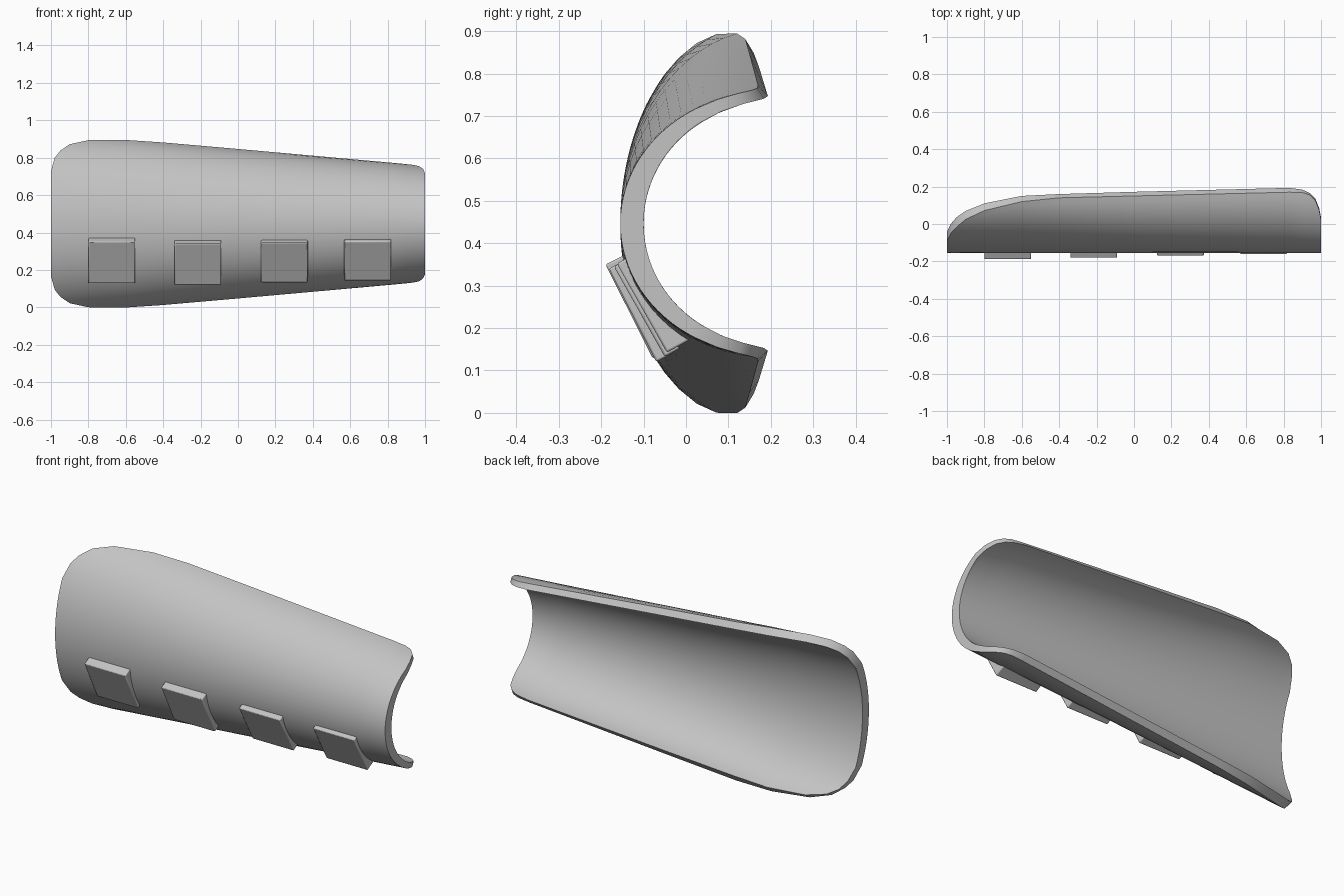
import bpy, bmesh
from math import acos, cos, sin, sqrt, radians
from mathutils import Vector

if "Cube" in bpy.data.objects:
    bpy.data.objects.remove(bpy.data.objects["Cube"], do_unlink=True)

MID_Z = 0.447
SEGMENTS = 32

grey = bpy.data.materials.new("plain_grey")
grey.use_nodes = True
grey.diffuse_color = (0.55, 0.55, 0.55, 1)
grey.node_tree.nodes["Principled BSDF"].inputs["Base Color"].default_value = grey.diffuse_color


def finish(bm, name, bevel=0):
    bmesh.ops.recalc_face_normals(bm, faces=bm.faces)
    mesh = bpy.data.meshes.new(name)
    bm.to_mesh(mesh)
    bm.free()
    mesh.materials.append(grey)
    obj = bpy.data.objects.new(name, mesh)
    bpy.context.collection.objects.link(obj)
    if bevel:
        mod = obj.modifiers.new("soft_edges", "BEVEL")
        mod.width = bevel
        mod.segments = 2
        mod.limit_method = "ANGLE"
        mod.angle_limit = radians(50)
    bpy.ops.object.select_all(action="DESELECT")
    obj.select_set(True)
    bpy.context.view_layer.objects.active = obj
    bpy.ops.object.shade_smooth_by_angle(angle=radians(30))
    return obj


# Tapered elliptical sections: front y, depth radius, height radius
def outer_section(x):
    return -0.155, 0.35, 0.403 - 0.0925 * x


def inner_section(x):
    return -0.10, 0.30, 0.371 - 0.085 * x


def arc(x, section, edge_y):
    front, depth, height = section(x)
    end = acos(1 - (edge_y - front) / depth)
    angles = [end * (2 * i / SEGMENTS - 1) for i in range(SEGMENTS + 1)]
    return [(x, front + depth * (1 - cos(t)), MID_Z + height * sin(t)) for t in angles]


# Open curved shell: x, outer edge y, inner edge y
RIM = [(-1, -0.093, -0.04), (-0.98, -0.05, 0.0), (-0.95, -0.017, 0.035),
       (-0.9, 0.025, 0.07), (-0.8, 0.072, 0.11), (-0.6, 0.12, 0.15),
       (-0.4, 0.14, 0.16), (0, 0.15, 0.172), (0.83, 0.17, 0.193),
       (0.9, 0.168, 0.184), (0.94, 0.155, 0.165), (0.97, 0.125, 0.135),
       (0.99, 0.075, 0.085), (1, 0.022, 0.035)]
bm = bmesh.new()
loops = []
for x, outer_y, inner_y in RIM:
    outline = arc(x, outer_section, outer_y) + arc(x, inner_section, inner_y)[::-1]
    loops.append([bm.verts.new(p) for p in outline])
count = len(loops[0])
for a, b in zip(loops, loops[1:]):
    for i in range(count):
        j = (i + 1) % count
        bm.faces.new((a[i], a[j], b[j], b[i]))
for loop in (loops[0], loops[-1]):
    for i in range(SEGMENTS):
        bm.faces.new((loop[i], loop[i + 1], loop[count - 2 - i], loop[count - 1 - i]))
finish(bm, "curved_shell")


# Square pads on the lower front, with backs following the shell wall
def wall_depth(p):
    front, depth, height = outer_section(p.x)
    lift = min(1, abs(p.z - MID_Z) / height)
    return front + depth * (1 - sqrt(1 - lift * lift)) + 0.012


def add_pad(name, x, top, bottom, width=0.25, steps=8):
    top, bottom = Vector((0, *top)), Vector((0, *bottom))
    slope = (bottom - top).normalized()
    inward = Vector((0, -slope.z, slope.y))
    bm = bmesh.new()
    rows = []
    for side in (-1, 1):
        shift = Vector((x + side * width / 2, 0, 0))
        front, back = [], []
        for i in range(steps + 1):
            p = top.lerp(bottom, i / steps) + shift
            q = p + inward * 0.015
            while q.y < wall_depth(q):
                q += inward * 0.002
            if i in (0, steps):
                front.append(bm.verts.new(p))
            back.append(bm.verts.new(q))
        rows.append(front + back[::-1])
    bm.faces.new(rows[0])
    bm.faces.new(rows[1])
    for i in range(len(rows[0])):
        j = (i + 1) % len(rows[0])
        bm.faces.new((rows[0][i], rows[0][j], rows[1][j], rows[1][i]))
    finish(bm, name, 0.005)


add_pad("pad_1", -0.675, (-0.19, 0.35), (-0.078, 0.128))
add_pad("pad_2", -0.215, (-0.182, 0.34), (-0.07, 0.12))
add_pad("pad_3", 0.248, (-0.17, 0.345), (-0.05, 0.132))
add_pad("pad_4", 0.693, (-0.163, 0.352), (-0.045, 0.142))
